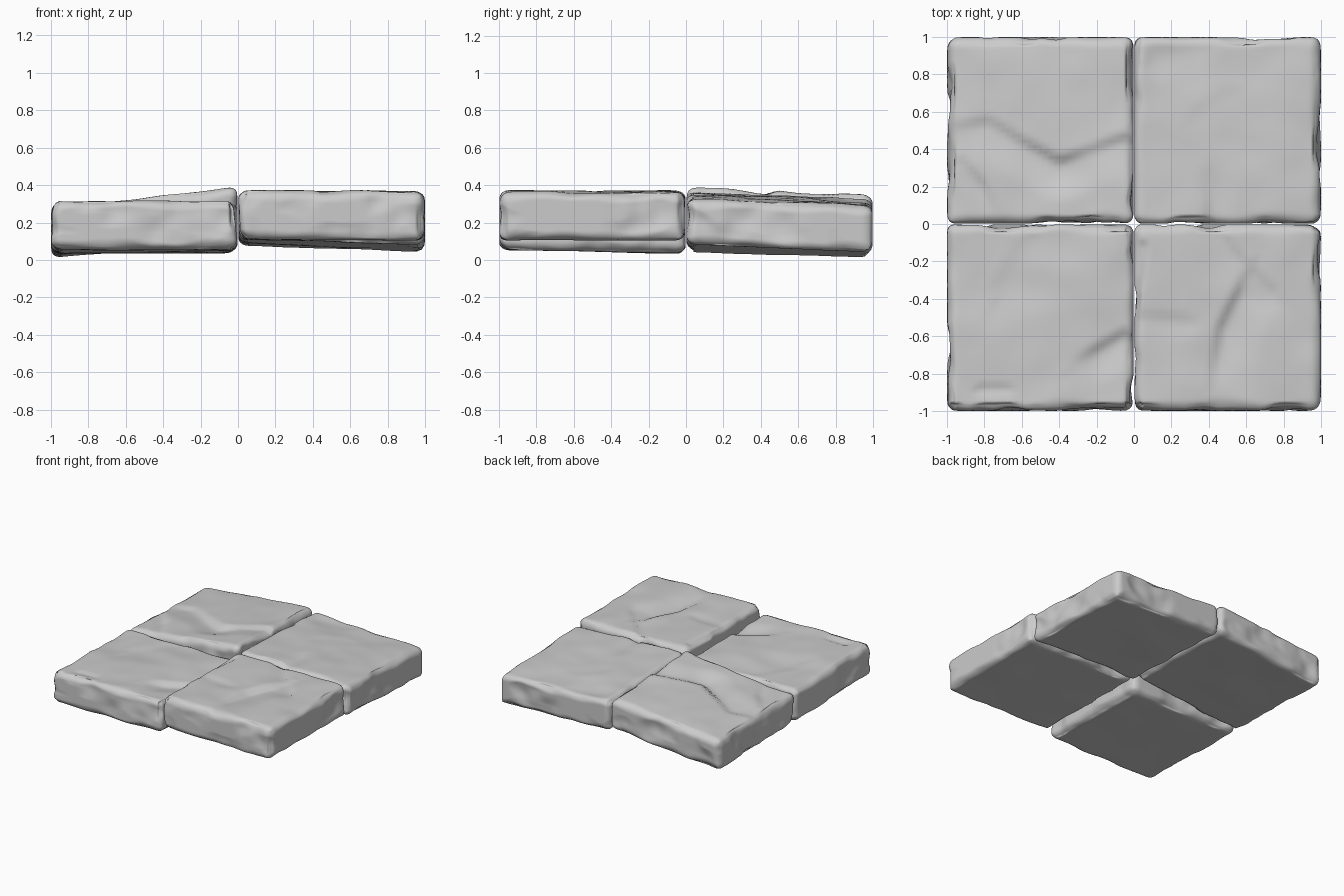
import bpy
import bmesh
import math
from mathutils import Vector, noise

cube = bpy.data.objects.get("Cube")
if cube:
    bpy.data.objects.remove(cube, do_unlink=True)

stone = bpy.data.materials.new("grey stone")
stone.use_nodes = True
GREY = (0.6, 0.6, 0.6, 1)
stone.diffuse_color = GREY
stone.node_tree.nodes["Principled BSDF"].inputs["Base Color"].default_value = GREY

HALF = 0.498
CUTS = 43


def smooth(t):
    t = max(0.0, min(1.0, t))
    return t * t * (3 - 2 * t)


def wobble(x, y, z, freq, seed):
    return noise.noise(Vector((x * freq + seed, y * freq - seed, z * freq + 0.37)))


def spread(u):
    # Packs the grid lines closer together near the slab edges
    return math.sin(u * 1.2) / math.sin(1.2)


def chip_depth(x, y, path, steep, gentle):
    # Chipped step: steep on the left of the path, fading gently on the right
    best, depth = 9.0, 0.0
    p = Vector((x, y))
    for a, b in zip(path, path[1:]):
        va, vb = Vector(a[:2]), Vector(b[:2])
        d = vb - va
        t = max(0.0, min(1.0, (p - va).dot(d) / d.length_squared))
        off = p - (va + d * t)
        if off.length < best:
            best = off.length
            left = d.x * off.y - d.y * off.x > 0
            amount = a[2] + (b[2] - a[2]) * t
            depth = amount * (1 - smooth(best / (steep if left else gentle)))
    return depth


def slab(name, cx, cy, top, slope_x, slope_y, thick, seed, chips):
    bm = bmesh.new()
    bmesh.ops.create_cube(bm, size=2)
    bmesh.ops.subdivide_edges(bm, edges=bm.edges[:], cuts=CUTS, use_grid_fill=True)
    half = Vector((HALF, HALF, thick / 2))
    for v in bm.verts:
        u = v.co.copy()
        p = Vector([spread(u[i]) * half[i] for i in range(3)])
        # Rounded, unevenly worn edges
        r = 0.052 + 0.03 * wobble(p.x, p.y, p.z, 5, seed)
        inner = Vector([max(-half[i] + r, min(half[i] - r, p[i])) for i in range(3)])
        out = p - inner
        if out.length > 1e-6:
            p = inner + out.normalized() * min(r, out.length * 1.0 + r)
        # Uneven sides, pushed inwards only
        for i in (0, 1):
            if abs(u[i]) > 0.9:
                n = wobble(p.x, p.y, p.z, 3.5, seed + 5) + 0.5 * wobble(p.x, p.y, p.z, 9, seed)
                p[i] -= math.copysign(max(0.0, n) * 0.03, u[i])
        x, y = p.x + cx, p.y + cy
        # Hewn top with chips, flatter underside
        up = smooth(p.z / half.z)
        p.z += up * (0.013 * wobble(x, y, 0, 2.6, seed) + 0.006 * wobble(x, y, 0, 6, seed))
        p.z -= up * sum(chip_depth(x, y, *c) for c in chips)
        p.z += smooth(-p.z / half.z) * 0.006 * wobble(x, y, 1, 3, seed)
        v.co = (x, y, p.z + top - thick / 2 + slope_x * x + slope_y * y)
    mesh = bpy.data.meshes.new(name)
    bm.to_mesh(mesh)
    bm.free()
    mesh.materials.append(stone)
    for f in mesh.polygons:
        f.use_smooth = True
    obj = bpy.data.objects.new(name, mesh)
    bpy.context.collection.objects.link(obj)


# Chips: path of (x, y, depth), steep width, gentle width
slab("front_right_slab", -0.5, -0.5, 0.295, 0.0, -0.02, 0.26, 3.1, [
    ([(-0.3, -0.76, 0.005), (-0.19, -0.69, 0.025), (-0.05, -0.61, 0.025)], 0.06, 0.17),
    ([(-0.82, -0.88, 0.01), (-0.68, -0.88, 0.01)], 0.03, 0.06),
    ([(-0.7, -0.35, 0.008), (-0.55, -0.1, 0.008)], 0.1, 0.25),
])
slab("front_left_slab", 0.5, -0.5, 0.37, -0.008, 0.0, 0.257, 7.4, [
    ([(0.43, -0.88, 0.008), (0.48, -0.56, 0.03), (0.57, -0.38, 0.032),
      (0.61, -0.28, 0.012)], 0.05, 0.22),
    ([(0.43, -0.01, 0.012), (0.54, -0.16, 0.012), (0.74, -0.36, 0.01)], 0.03, 0.14),
    ([(0.02, -0.33, 0.015), (0.05, -0.12, 0.015)], 0.05, 0.04),
    ([(0.06, -0.5, 0.006), (0.28, -0.52, 0.008)], 0.04, 0.1),
])
slab("back_right_slab", -0.5, 0.5, 0.385, 0.1, -0.03, 0.25, 11.8, [
    ([(-0.95, 0.5, 0.01), (-0.78, 0.53, 0.018), (-0.62, 0.43, 0.025),
      (-0.4, 0.31, 0.035), (-0.24, 0.37, 0.02), (-0.05, 0.44, 0.025)], 0.055, 0.2),
    ([(-0.76, 0.06, 0.006), (-0.82, 0.2, 0.018), (-0.92, 0.32, 0.01)], 0.1, 0.05),
])
slab("back_left_slab", 0.5, 0.5, 0.365, -0.035, -0.04, 0.25, 16.2, [
    ([(0.41, 0.02, 0.015), (0.42, 0.12, 0.012), (0.4, 0.26, 0.004)], 0.05, 0.12),
    ([(0.12, 0.88, 0.008), (0.3, 0.92, 0.008)], 0.1, 0.14),
    ([(0.35, 0.58, 0.005), (0.5, 0.68, 0.005)], 0.08, 0.15),
])
